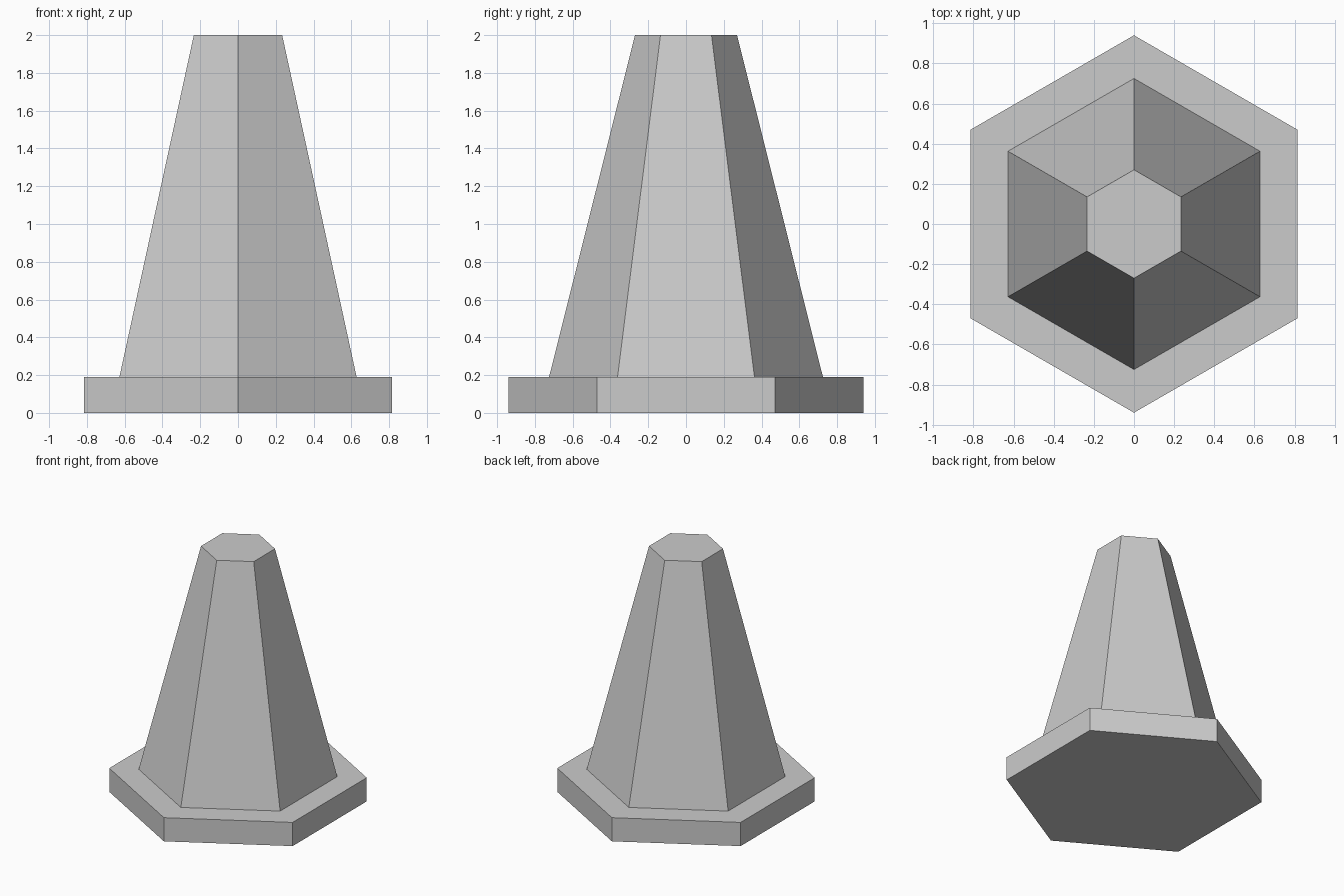
import bpy, bmesh, math

if "Cube" in bpy.data.objects:
    bpy.data.objects.remove(bpy.data.objects["Cube"])

# Single flat grey
grey = bpy.data.materials.new("light_grey")
grey.diffuse_color = (0.6, 0.6, 0.6, 1)
grey.use_nodes = True
grey.node_tree.nodes["Principled BSDF"].inputs["Base Color"].default_value = grey.diffuse_color

SIDES = 6
# (radius, height) rings: base plate, then tapered body
profile = [(0.94, 0.0), (0.94, 0.19), (0.725, 0.19), (0.27, 2.0)]

bm = bmesh.new()
rings = []
for r, z in profile:
    # corners point along +y and -y
    angles = [math.pi / 2 + math.tau * i / SIDES for i in range(SIDES)]
    rings.append([bm.verts.new((r * math.cos(a), r * math.sin(a), z)) for a in angles])

# Side walls and ledge
for low, high in zip(rings, rings[1:]):
    for i in range(SIDES):
        j = (i + 1) % SIDES
        bm.faces.new((low[i], low[j], high[j], high[i]))

# Underside and top cap
bm.faces.new(rings[0][::-1])
bm.faces.new(rings[-1])
bmesh.ops.recalc_face_normals(bm, faces=bm.faces)

mesh = bpy.data.meshes.new("hexagonal_cone")
bm.to_mesh(mesh)
bm.free()
mesh.materials.append(grey)
cone = bpy.data.objects.new("hexagonal_cone", mesh)
bpy.context.collection.objects.link(cone)
